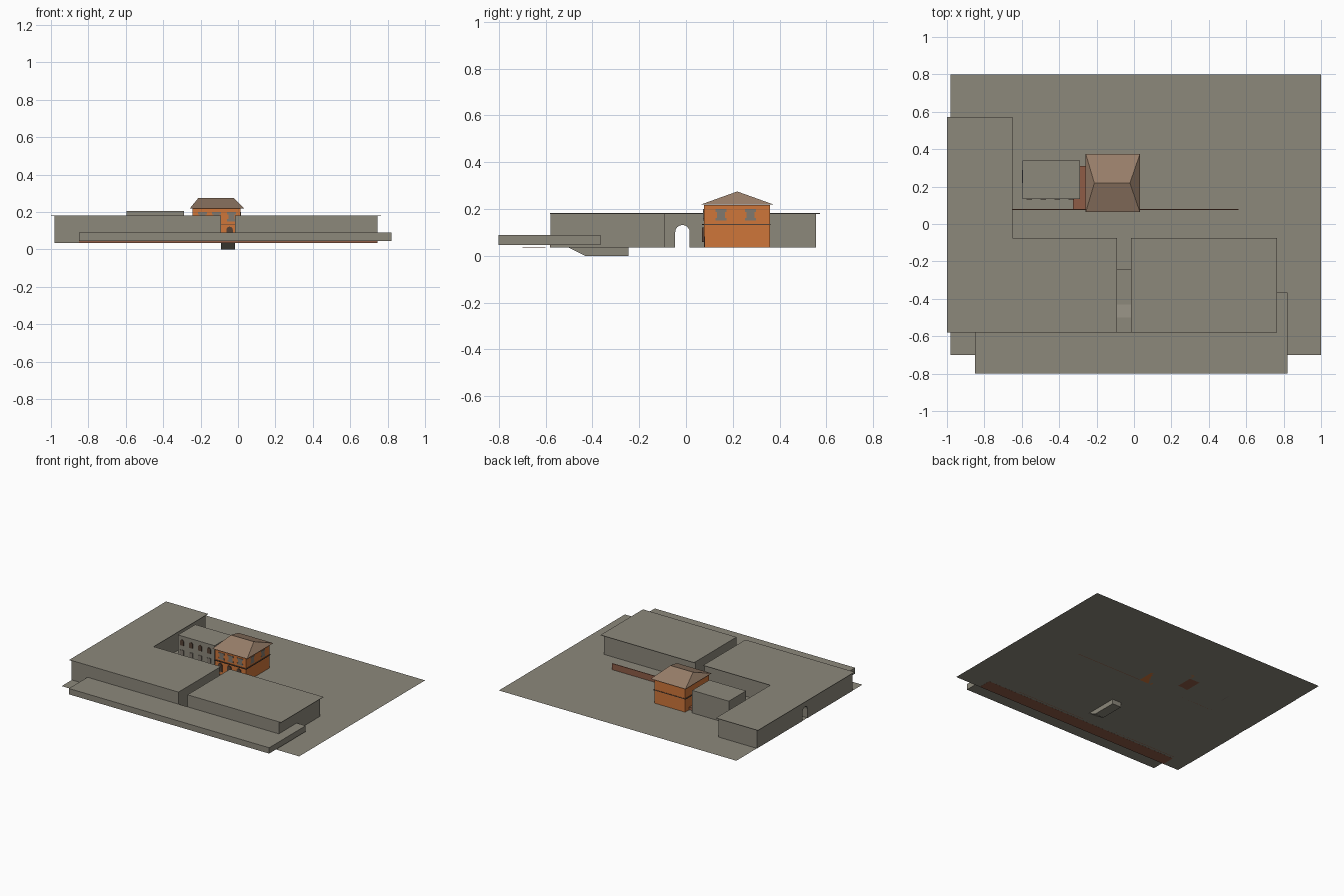
import bpy, bmesh, math

if "Cube" in bpy.data.objects:
    bpy.data.objects.remove(bpy.data.objects["Cube"])

G = 0.035  # ground level


def material(name, rgb):
    lin = [(c / 255 / 12.92) if c < 10 else ((c / 255 + 0.055) / 1.055) ** 2.4 for c in rgb]
    m = bpy.data.materials.new(name)
    m.diffuse_color = (*lin, 1)
    m.use_nodes = True
    m.node_tree.nodes["Principled BSDF"].inputs["Base Color"].default_value = m.diffuse_color
    return m


GREY = material("stone grey", (140, 136, 123))
ORANGE = material("orange plaster", (207, 118, 58))
ROOF = material("roof brown", (152, 126, 105))
BROWN = material("red brown", (142, 92, 70))
GLASS = material("window grey", (128, 120, 110))
DARK = material("dark trim", (85, 66, 54))


def mesh(name, verts, faces, mat):
    me = bpy.data.meshes.new(name)
    me.from_pydata(verts, [], faces)
    me.materials.append(mat)
    ob = bpy.data.objects.new(name, me)
    bpy.context.collection.objects.link(ob)
    return ob


def prism(name, outline, place, a, b, mat):
    """Extrude a 2D outline from a to b; place(u, v, w) maps to 3D."""
    n = len(outline)
    verts = [place(u, v, w) for w in (a, b) for u, v in outline]
    faces = [tuple(range(n)), tuple(range(n, 2 * n))]
    faces += [(i, (i + 1) % n, n + (i + 1) % n, n + i) for i in range(n)]
    ob = mesh(name, verts, faces, mat)
    bm = bmesh.new()
    bm.from_mesh(ob.data)
    bmesh.ops.recalc_face_normals(bm, faces=bm.faces)
    bm.to_mesh(ob.data)
    bm.free()
    return ob


def flat(u, v, w): return (u, v, w)
def along_x(u, v, w): return (w, u, v)
def along_y(u, v, w): return (u, w, v)


def box(name, x0, x1, y0, y1, z0, z1, mat):
    return prism(name, [(x0, y0), (x1, y0), (x1, y1), (x0, y1)], flat, z0, z1, mat)


def arch(c, w, z0, z1):
    r = w / 2
    pts = [(c - r, z0), (c + r, z0)]
    return pts + [(c + r * math.cos(i * math.pi / 8), z1 - r + r * math.sin(i * math.pi / 8))
                  for i in range(9)]


# ground sheet with an opening for the sunken ramp
px0, px1, py0, py1 = -0.09, -0.015, -0.50, -0.245
verts, faces = [], []
for x0, x1, y0, y1 in [(-0.98, px0, -0.70, 0.80), (px1, 1.0, -0.70, 0.80),
                       (px0, px1, -0.70, py0), (px0, px1, py1, 0.80)]:
    k = len(verts)
    verts += [(x0, y0, G), (x1, y0, G), (x1, y1, G), (x0, y1, G)]
    faces.append((k, k + 1, k + 2, k + 3))
mesh("ground", verts, faces, GREY)

# sunken ramp: side walls, slope, floor and end wall
prof = [(py0, G), (-0.43, 0), (py1, 0), (py1, G)]
pv = [(x, y, z) for x in (px0, px1) for y, z in prof]
mesh("sunken_ramp", pv, [(0, 1, 2, 3), (7, 6, 5, 4), (0, 4, 5, 1), (1, 5, 6, 2), (2, 6, 7, 3)], GREY)

# left L-shaped wing with an arched passage
left = prism("left_wing", [(-0.982, -0.578), (-0.09, -0.578), (-0.09, -0.09), (-0.662, -0.09),
                           (-0.662, 0.556), (-0.982, 0.556)], flat, G, 0.179, GREY)
cutter = prism("passage_cutter", arch(-0.015, 0.062, 0.02, 0.132), along_x, -1.1, -0.58, GREY)
cutter.hide_render = True
mod = left.modifiers.new("passage", 'BOOLEAN')
mod.operation, mod.object, mod.solver = 'DIFFERENCE', cutter, 'EXACT'
bpy.context.view_layer.objects.active = left
bpy.ops.object.modifier_apply(modifier="passage")
bpy.data.objects.remove(cutter)
prism("left_roof", [(-1, -0.58), (-0.09, -0.58), (-0.09, -0.075), (-0.65, -0.075),
                    (-0.65, 0.572), (-1, 0.572)], flat, 0.179, 0.182, GREY)

# right wing
box("right_wing", -0.015, 0.745, -0.578, -0.09, G, 0.179, GREY)
box("right_roof", -0.015, 0.765, -0.58, -0.075, 0.179, 0.182, GREY)

# front canopy wrapping the right corner, with plinth and floor beneath
prism("canopy", [(-0.85, -0.80), (0.82, -0.80), (0.82, -0.365), (0.745, -0.365),
                 (0.745, -0.578), (-0.85, -0.578)], flat, 0.046, 0.09, GREY)
box("plinth", -0.85, 0.745, -0.582, -0.578, G, 0.046, BROWN)
box("terrace_front", -0.85, 0.79, -0.699, -0.60, G - 0.0005, G + 0.0005, BROWN)

# long low garden wall and low terrace beside the house
box("garden_wall", -0.655, 0.56, 0.076, 0.081, G, 0.082, BROWN)
box("low_terrace", -0.325, -0.24, 0.08, 0.31, G, 0.055, BROWN)

# annex with rows of windows on the front
box("annex", -0.595, -0.29, 0.135, 0.34, G, 0.205, GREY)
for i in range(4):
    x = -0.56 + i * 0.075
    prism("annex_window", arch(x, 0.03, 0.135, 0.178), along_y, 0.131, 0.136, DARK)
    box("annex_lower_window", x - 0.014, x + 0.014, 0.131, 0.136, 0.065, 0.1, GLASS)
box("annex_door", -0.60, -0.594, 0.22, 0.29, G, 0.1, GLASS)

# house body and middle band
hx0, hx1, hy0, hy1 = -0.243, 0.014, 0.076, 0.358
box("house", hx0, hx1, hy0, hy1, G, 0.218, ORANGE)
box("house_band", hx0 - 0.006, hx1 + 0.006, hy0 - 0.008, hy1 + 0.003, 0.132, 0.137, DARK)

# hipped roof
rv = [(-0.258, 0.063, 0.219), (0.032, 0.063, 0.219), (0.032, 0.375, 0.219), (-0.258, 0.375, 0.219),
      (-0.212, 0.219, 0.275), (-0.022, 0.219, 0.275)]
mesh("house_roof", rv, [(3, 2, 1, 0), (0, 1, 5, 4), (1, 2, 5), (2, 3, 4, 5), (3, 0, 4)], ROOF)

# house windows: narrow pane with wider lintel and sill
def shaped(c, z0, z1):
    a, b, t = 0.024, 0.017, 0.012
    half = [(a, z0), (a, z0 + t), (b, z0 + t), (b, z1 - t), (a, z1 - t), (a, z1)]
    return [(c + u, z) for u, z in half] + [(c - u, z) for u, z in reversed(half)]


for y in (0.15, 0.275):
    prism("side_window", shaped(y, 0.15, 0.2), along_x, hx1 - 0.001, hx1 + 0.003, GLASS)
for x in (-0.19, -0.115, -0.035):
    prism("front_window", shaped(x, 0.15, 0.2), along_y, hy0 - 0.003, hy0 + 0.001, GLASS)
    prism("front_arch", arch(x - 0.01, 0.034, 0.06, 0.122), along_y, hy0 - 0.007, hy0 + 0.001, DARK)
